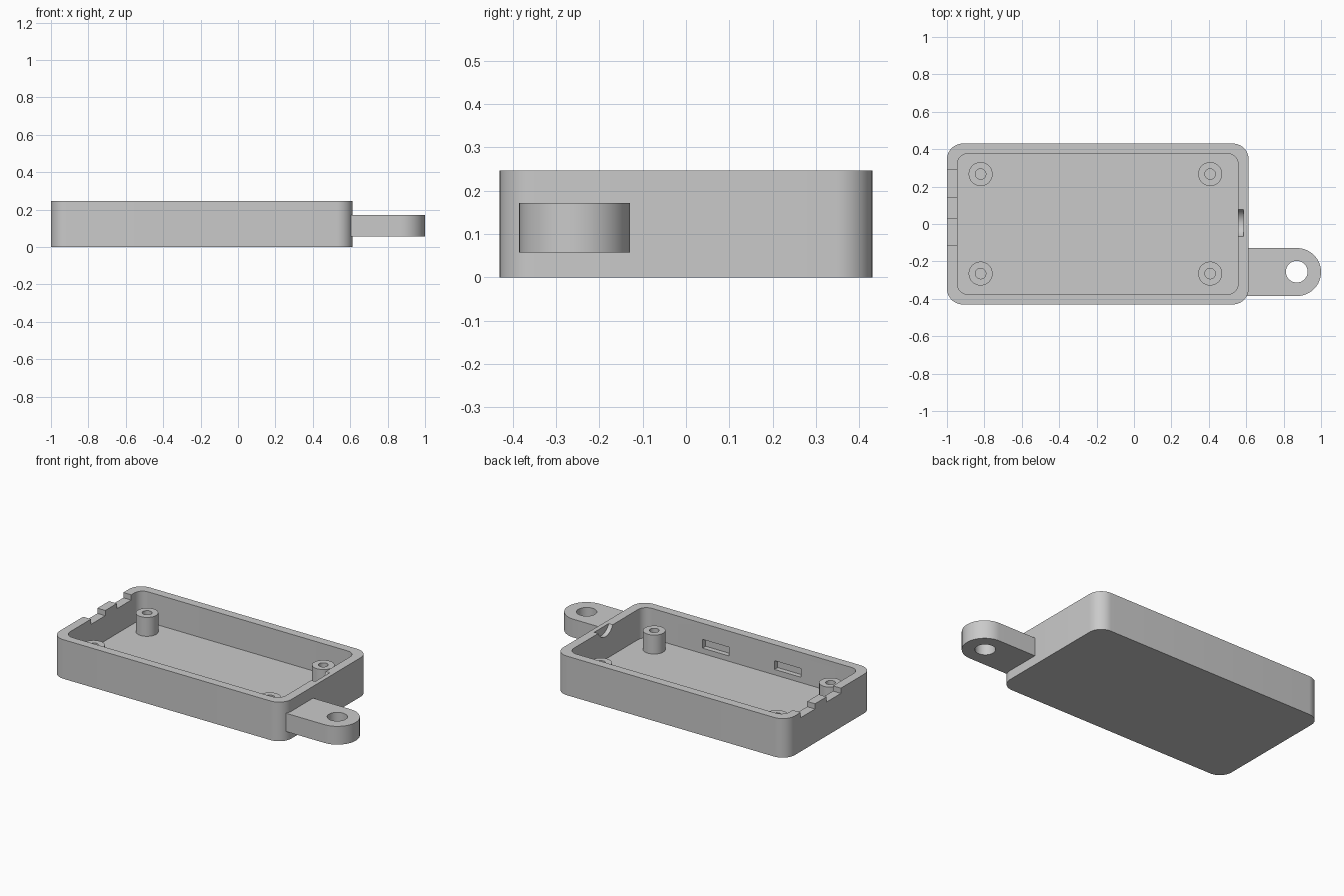
import bpy
import bmesh
from math import sin, cos, pi

old = bpy.data.objects.get("Cube")
if old:
    bpy.data.objects.remove(old, do_unlink=True)

grey = bpy.data.materials.new("plain grey")
grey.use_nodes = True
colour = (0.59, 0.59, 0.59, 1)
grey.diffuse_color = colour
grey.node_tree.nodes["Principled BSDF"].inputs["Base Color"].default_value = colour


def arc(cx, cy, r, start, end, steps):
    """Points along an arc, angles in radians."""
    angles = [start + (end - start) * i / steps for i in range(steps + 1)]
    return [(cx + r * cos(a), cy + r * sin(a)) for a in angles]


def rounded_rect(x0, x1, y0, y1, r):
    corners = [(x1 - r, y1 - r), (x0 + r, y1 - r), (x0 + r, y0 + r), (x1 - r, y0 + r)]
    points = []
    for i, (cx, cy) in enumerate(corners):
        points += arc(cx, cy, r, i * pi / 2, (i + 1) * pi / 2, 12)
    return points


def circle(cx, cy, r):
    return arc(cx, cy, r, 0, 2 * pi, 48)[:-1]


def prism(name, outline, low, high, axis="z"):
    """Extrude an outline along z, or a (y, z) outline along x."""
    bm = bmesh.new()
    place = (lambda u, v: (u, v, low)) if axis == "z" else (lambda u, v: (low, u, v))
    face = bm.faces.new([bm.verts.new(place(u, v)) for u, v in outline])
    moved = bmesh.ops.extrude_face_region(bm, geom=[face])["geom"]
    step = (0, 0, high - low) if axis == "z" else (high - low, 0, 0)
    bmesh.ops.translate(bm, vec=step, verts=[g for g in moved if isinstance(g, bmesh.types.BMVert)])
    bmesh.ops.recalc_face_normals(bm, faces=bm.faces)
    mesh = bpy.data.meshes.new(name)
    bm.to_mesh(mesh)
    bm.free()
    mesh.materials.append(grey)
    obj = bpy.data.objects.new(name, mesh)
    bpy.context.collection.objects.link(obj)
    return obj


def box(name, x0, x1, y0, y1, z0, z1):
    return prism(name, [(x0, y0), (x1, y0), (x1, y1), (x0, y1)], z0, z1)


def cut(obj, cutters):
    """Subtract each cutter, bake the result and discard the cutters."""
    for cutter in cutters:
        mod = obj.modifiers.new("cut", "BOOLEAN")
        mod.operation = "DIFFERENCE"
        mod.solver = "EXACT"
        mod.object = cutter
    bpy.context.view_layer.update()
    baked = bpy.data.meshes.new_from_object(obj.evaluated_get(bpy.context.evaluated_depsgraph_get()))
    obj.modifiers.clear()
    obj.data = baked
    for cutter in cutters:
        bpy.data.objects.remove(cutter, do_unlink=True)


def smooth(obj):
    bpy.ops.object.select_all(action="DESELECT")
    obj.select_set(True)
    bpy.context.view_layer.objects.active = obj
    bpy.ops.object.shade_smooth_by_angle(angle=pi / 6)


top, floor = 0.246, 0.056

# Open tray with rounded corners
tray = prism("tray", rounded_rect(-1, 0.613, -0.43, 0.43, 0.085), 0, top)
cutters = [prism("cavity", rounded_rect(-0.945, 0.557, -0.376, 0.376, 0.057), floor, top + 0.1)]
# Two shallow notches in the left end rim
for y0, y1 in ((0.145, 0.288), (-0.112, 0.03)):
    cutters.append(box("rim_notch", -1.1, -0.9, y0, y1, top - 0.033, top + 0.1))
# Two blind pockets inside the front wall
for x in (0.056, -0.445):
    cutters.append(box("wall_pocket", x - 0.092, x + 0.092, -0.407, -0.3, 0.09, 0.145))
# Shallow curved recess inside the right end wall
cutters.append(prism("thumb_recess", circle(0.005, top + 0.03, 0.078), 0.5, 0.585, "x"))
cut(tray, cutters)
smooth(tray)

# Screw posts with blind holes
for x in (-0.82, 0.407):
    for y in (-0.265, 0.267):
        post = prism("screw_post", circle(x, y, 0.064), floor - 0.01, 0.175)
        cut(post, [prism("post_hole", circle(x, y, 0.028), floor + 0.001, 0.3)])
        smooth(post)

# Round-ended mounting lug with a through hole
outline = [(0.575, -0.385), *arc(0.872, -0.257, 0.128, -pi / 2, pi / 2, 32), (0.575, -0.129)]
lug = prism("mounting_lug", outline, 0.057, 0.172)
cut(lug, [prism("lug_hole", circle(0.87, -0.255, 0.058), 0, 0.3)])
smooth(lug)
